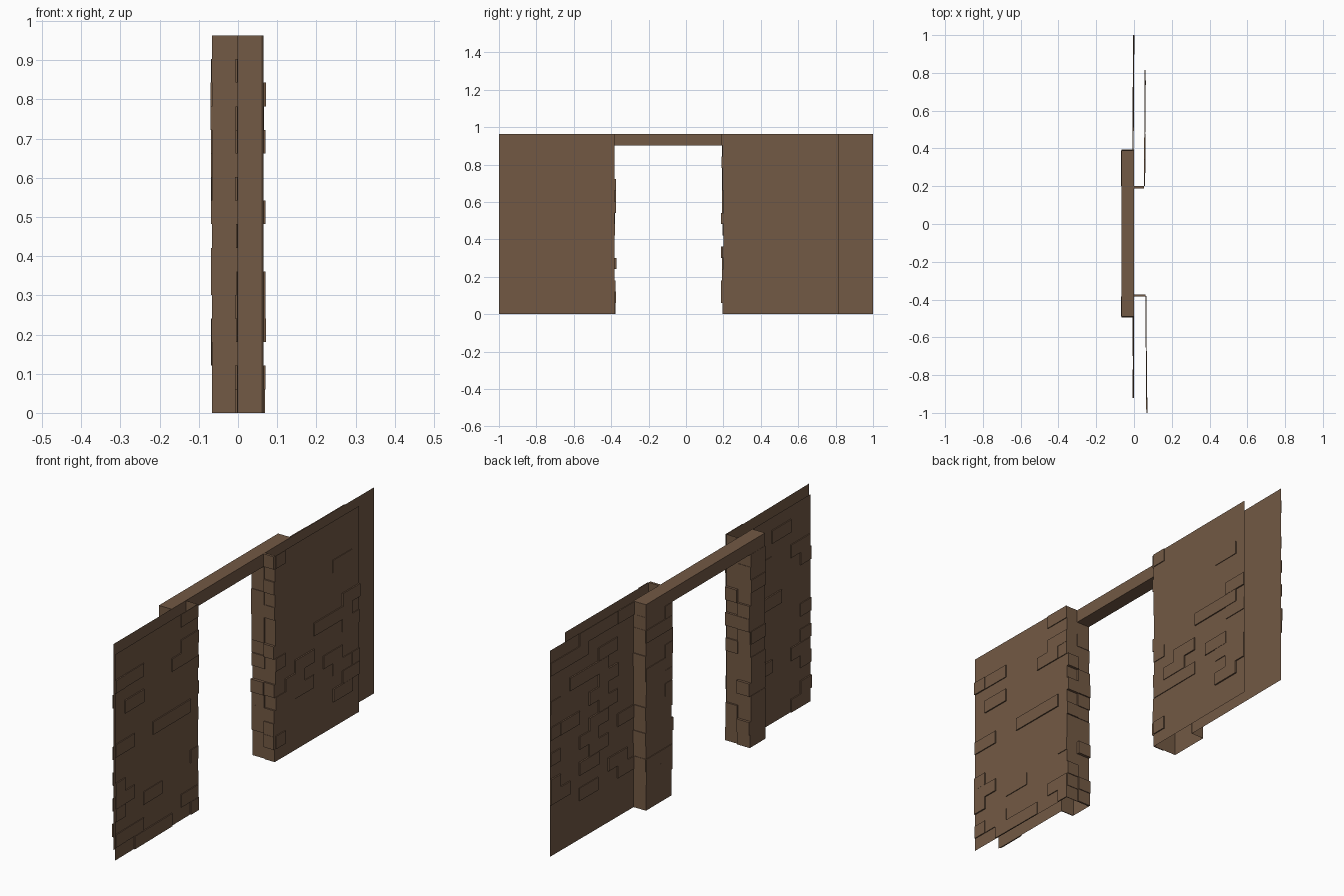
import bpy, bmesh, random
from mathutils import Vector

if "Cube" in bpy.data.objects:
    bpy.data.objects.remove(bpy.data.objects["Cube"])

random.seed(7)
TOP, COURSES = 0.963, 16
H = TOP / COURSES                      # height of one brick course
UP = Vector((0, 0, 1))

brick = bpy.data.materials.new("brown_brick")
brick.diffuse_color = (0.17, 0.10, 0.058, 1)
brick.use_nodes = True
brick.node_tree.nodes["Principled BSDF"].inputs["Base Color"].default_value = brick.diffuse_color


def finish(name, bm):
    me = bpy.data.meshes.new(name)
    bm.to_mesh(me)
    bm.free()
    me.materials.append(brick)
    ob = bpy.data.objects.new(name, me)
    bpy.context.collection.objects.link(ob)


def quad(bm, pts):
    bm.faces.new([bm.verts.new(p) for p in pts])


def brick_sheet(name, start, end, courses, brick_len, chance, depth):
    """Upright sheet from start to end (x, y); some bricks stand proud of it."""
    a, b = Vector((*start, 0)), Vector((*end, 0))
    length = (b - a).length
    u = (b - a).normalized()
    n = u.cross(UP)
    bm = bmesh.new()
    quad(bm, [a, b, b + UP * H * courses, a + UP * H * courses])
    for row in range(courses):
        s = -brick_len * 0.5 * (row % 2) if length > brick_len * 1.5 else 0.0
        while s < length - 0.005:
            s0, s1 = max(s, 0), min(s + brick_len, length)
            s += brick_len
            if random.random() > chance or s1 - s0 < 0.01:
                continue
            d = random.uniform(*depth)
            base = [a + u * s0 + UP * H * row, a + u * s1 + UP * H * row,
                    a + u * s1 + UP * H * (row + 1), a + u * s0 + UP * H * (row + 1)]
            front = [p + n * d for p in base]
            quad(bm, front)
            for i in range(4):         # raised brick edges
                j = (i + 1) % 4
                quad(bm, [base[i], base[j], front[j], front[i]])
    finish(name, bm)


def wall(name, start, end):
    brick_sheet(name, start, end, COURSES, 0.14, 0.22, (0.003, 0.007))


def jamb(name, start, end, courses):
    brick_sheet(name, start, end, courses, 0.07, 0.6, (0.002, 0.014))


# Long wall sheets, outer (+x) and inner (-x) sides
wall("outer_wall_near", (0.065, -1.0), (0.060, -0.382))
wall("outer_wall_far", (0.053, 0.20), (0.056, 0.815))
wall("inner_wall_near", (-0.001, -0.49), (-0.001, -0.92))
wall("inner_wall_far", (0.002, 1.0), (-0.002, 0.39))

# Doorway jambs: full height beside the wall, lower under the lintel
P = -0.066
jamb("far_jamb_outer", (0, 0.20), (0.053, 0.20), COURSES)
jamb("far_jamb_inner", (P, 0.20), (0, 0.20), COURSES - 1)
jamb("near_jamb_outer", (0.060, -0.385), (0, -0.385), COURSES)
jamb("near_jamb_inner", (0, -0.385), (P, -0.385), COURSES - 1)

# Pillars behind the jambs, carrying the lintel
for name, y0, y1 in (("far_pillar", 0.20, 0.39), ("near_pillar", -0.49, -0.385)):
    brick_sheet(name + "_face", (P, y1), (P, y0), COURSES - 1, 0.14, 0.35, (0.001, 0.004))
brick_sheet("far_pillar_end", (0, 0.39), (P, 0.39), COURSES - 1, 0.07, 0.4, (0.001, 0.004))
brick_sheet("near_pillar_end", (P, -0.49), (0, -0.49), COURSES - 1, 0.07, 0.4, (0.001, 0.004))

# Lintel beam across the doorway
bm = bmesh.new()
bmesh.ops.create_cube(bm, size=1)
z0 = H * (COURSES - 1)
for v in bm.verts:
    v.co = Vector((0 if v.co.x > 0 else P,
                   0.39 if v.co.y > 0 else -0.49,
                   TOP if v.co.z > 0 else z0))
finish("lintel", bm)
